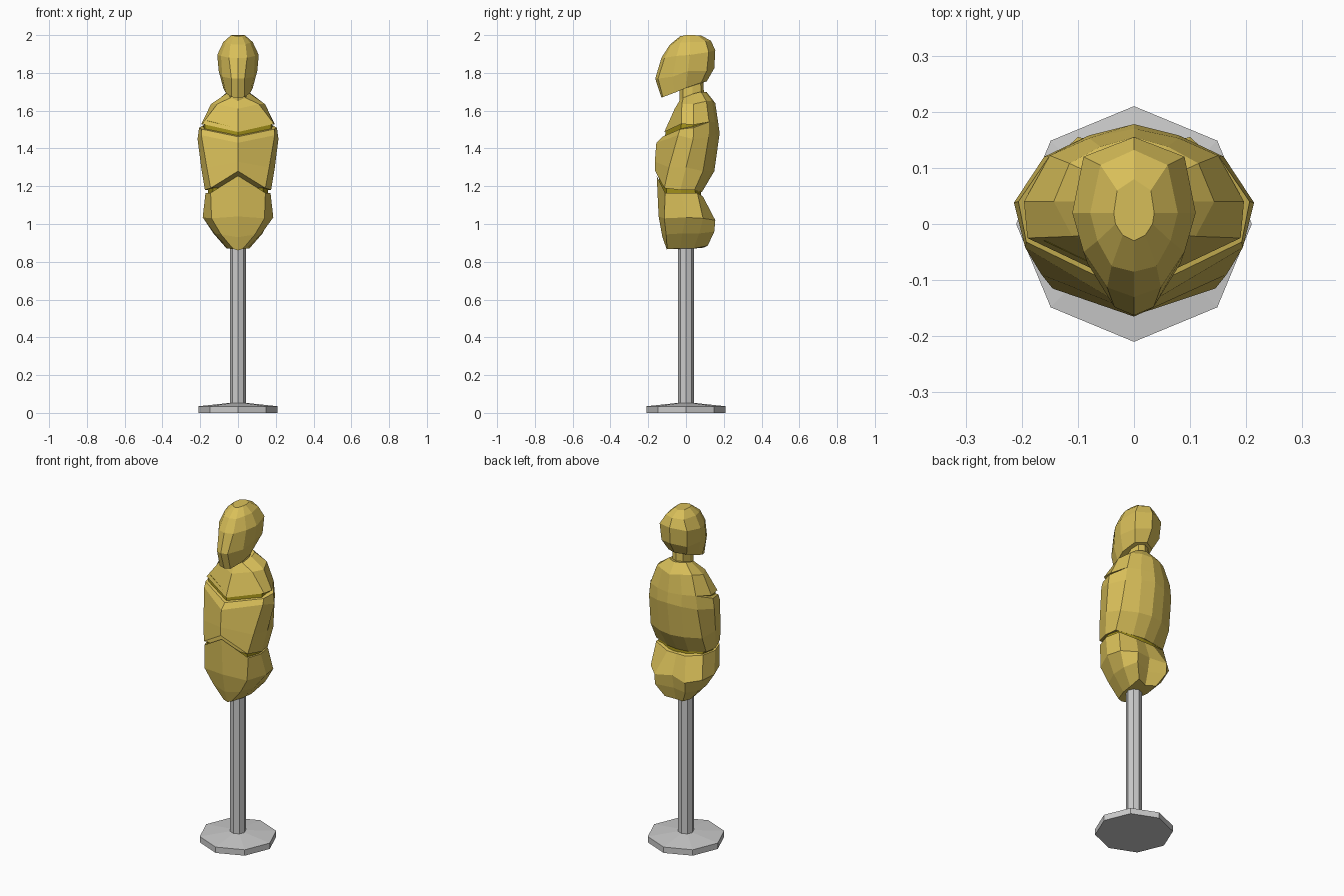
import bpy, bmesh, math


def material(name, color):
    m = bpy.data.materials.new(name)
    m.diffuse_color = (*color, 1)
    return m


gold = material("gold", (0.69, 0.52, 0.10))
dark = material("dark_gold", (0.36, 0.28, 0.01))


def loft(name, rings, mat=None):
    """Skin a stack of closed rings and cap both ends."""
    bm = bmesh.new()
    vs = [[bm.verts.new(p) for p in r] for r in rings]
    n = len(rings[0])
    for a, b in zip(vs, vs[1:]):
        for i in range(n):
            j = (i + 1) % n
            bm.faces.new((a[i], a[j], b[j], b[i]))
    bm.faces.new(vs[0])
    bm.faces.new(vs[-1])
    bmesh.ops.recalc_face_normals(bm, faces=bm.faces[:])
    me = bpy.data.meshes.new(name)
    bm.to_mesh(me)
    bm.free()
    ob = bpy.data.objects.new(name, me)
    bpy.context.collection.objects.link(ob)
    if mat:
        me.materials.append(mat)
    return ob


def sym(*half):
    """Half ring, front centre to back centre, mirrored across x."""
    return list(half) + [(-x, y, z) for x, y, z in reversed(half[1:-1])]


def octagon(r, z):
    return [(r * math.cos(i * math.pi / 4), r * math.sin(i * math.pi / 4), z) for i in range(8)]


def inset(ring, s, dz):
    return [(x * s, y * s, z + dz) for x, y, z in ring]


# stand
loft("stand_base", [octagon(0.21, 0), octagon(0.21, 0.035), octagon(0.043, 0.053)])
loft("stand_pole", [octagon(0.043, 0.045), octagon(0.043, 0.92)])

# pelvis
pelvis = [
    sym((0, -.10, .86), (.025, -.10, .868), (.05, -.03, .87), (.06, .04, .87), (.06, .115, .885), (0, .095, .875)),
    sym((0, -.125, .93), (.09, -.105, .945), (.125, -.02, .95), (.13, .07, .95), (.10, .15, .96), (0, .115, .95)),
    sym((0, -.145, 1.04), (.14, -.115, 1.03), (.187, 0, 1.035), (.17, .09, 1.03), (.10, .155, 1.02), (0, .13, 1.03)),
    sym((0, -.155, 1.255), (.145, -.11, 1.165), (.172, -.03, 1.165), (.155, .06, 1.165), (.06, .09, 1.145), (0, .09, 1.145)),
]
loft("pelvis", pelvis, gold)

# belly and lower back
belly = [
    sym((0, -.163, 1.28), (.145, -.115, 1.19), (.175, -.03, 1.18), (.165, .045, 1.18), (.07, .075, 1.17), (0, .085, 1.17)),
    sym((0, -.165, 1.33), (.165, -.09, 1.30), (.195, 0, 1.30), (.17, .09, 1.28), (.08, .135, 1.28), (0, .15, 1.28)),
    sym((0, -.157, 1.43), (.194, -.042, 1.47), (.214, .038, 1.45), (.16, .12, 1.46), (.08, .158, 1.47), (0, .178, 1.48)),
    sym((0, -.125, 1.462), (.192, -.032, 1.502), (.206, .04, 1.51), (.15, .122, 1.54), (.08, .153, 1.54), (0, .17, 1.54)),
]
loft("belly", belly, gold)

# chest and upper back
chest = [
    sym((0, -.115, 1.487), (.19, -.025, 1.53), (.196, .04, 1.525), (.15, .122, 1.54), (.08, .153, 1.54), (0, .17, 1.54)),
    sym((0, -.06, 1.61), (.11, -.022, 1.635), (.143, .04, 1.635), (.115, .108, 1.65), (.06, .138, 1.65), (0, .155, 1.64)),
    sym((0, -.03, 1.66), (.04, -.015, 1.668), (.062, .04, 1.69), (.055, .08, 1.70), (.03, .10, 1.70), (0, .108, 1.70)),
]
loft("chest", chest, gold)

# inner cores showing in the grooves
loft("waist_core", [inset(pelvis[3], .92, -.03), inset(belly[0], .92, .03)], dark)
loft("chest_core", [inset(belly[3], .92, -.03), inset(chest[0], .92, .02)], dark)

# neck
neck = sym((0, -.035, 1.65), (.04, -.015, 1.66), (.05, .035, 1.68), (.035, .08, 1.69), (0, .095, 1.69))
loft("neck", [neck, inset(neck, .95, .09)], gold)

# head
loft("head", [
    sym((0, -.13, 1.668), (.035, -.122, 1.672), (.065, -.06, 1.695), (.078, 0, 1.72), (.06, .08, 1.748), (0, .11, 1.755)),
    sym((0, -.163, 1.77), (.035, -.148, 1.77), (.083, -.07, 1.78), (.102, .01, 1.81), (.085, .11, 1.81), (0, .15, 1.825)),
    sym((0, -.13, 1.88), (.048, -.113, 1.88), (.09, -.05, 1.89), (.11, .02, 1.895), (.09, .12, 1.91), (0, .155, 1.92)),
    sym((0, -.085, 1.95), (.04, -.075, 1.952), (.065, -.03, 1.96), (.078, .02, 1.963), (.06, .105, 1.965), (0, .132, 1.97)),
    sym((0, -.03, 1.995), (.02, -.02, 1.996), (.033, 0, 2.0), (.036, .02, 2.0), (.03, .06, 1.999), (0, .08, 1.998)),
], gold)
